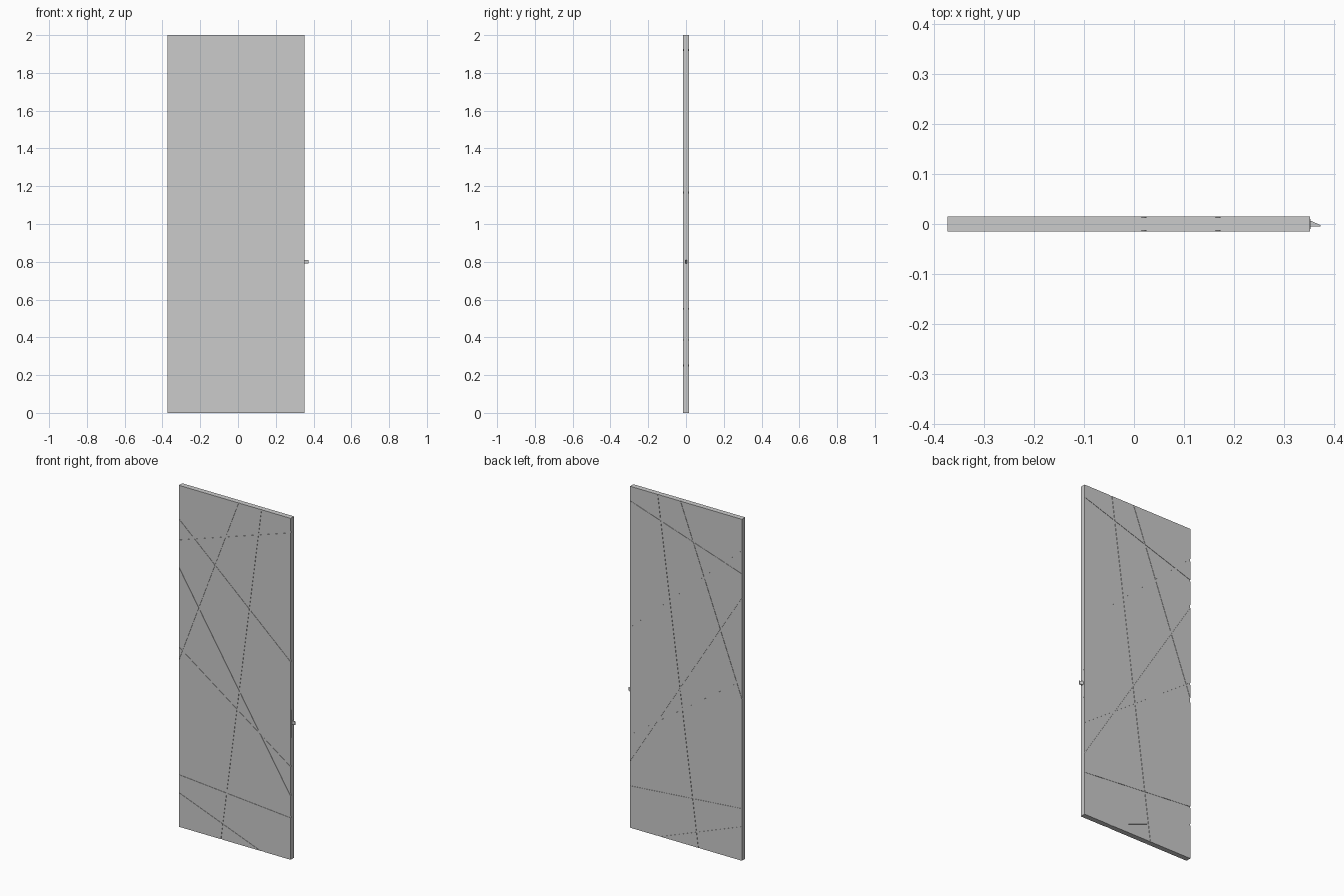
import bpy, bmesh, math
from mathutils import Vector, Matrix

if "Cube" in bpy.data.objects:
    bpy.data.objects.remove(bpy.data.objects["Cube"])

X0, X1, T = -0.373, 0.352, 0.0155      # panel left edge, right edge, half thickness
GROOVE_W, GROOVE_D = 0.01, 0.002

# groove centre lines on the face: (x, z) to (x, z)
LINES = [((0.02, 2.0), (-0.373, 0.96)), ((0.168, 2.0), (-0.095, 0.0)),
         ((-0.373, 1.685), (0.352, 1.92)), ((-0.373, 1.81), (0.352, 1.165)),
         ((-0.373, 1.53), (0.352, 0.38)), ((-0.373, 1.06), (0.352, 0.55)),
         ((-0.373, 0.31), (0.352, 0.25)), ((-0.373, 0.205), (0.17, 0.0))]


def make_object(name, bm):
    bmesh.ops.recalc_face_normals(bm, faces=bm.faces)
    me = bpy.data.meshes.new(name)
    bm.to_mesh(me)
    bm.free()
    ob = bpy.data.objects.new(name, me)
    bpy.context.collection.objects.link(ob)
    return ob


def add_box(bm, centre, size, rot=Matrix()):
    m = Matrix.Translation(centre) @ rot @ Matrix.Diagonal((*size, 1))
    bmesh.ops.create_cube(bm, size=1, matrix=m)


def prism(name, pts, offset):
    bm = bmesh.new()
    face = bm.faces.new([bm.verts.new(p) for p in pts])
    ext = bmesh.ops.extrude_face_region(bm, geom=[face], use_keep_orig=True)
    moved = [v for v in ext['geom'] if isinstance(v, bmesh.types.BMVert)]
    bmesh.ops.translate(bm, verts=moved, vec=offset)
    return make_object(name, bm)


# door panel
bm = bmesh.new()
add_box(bm, ((X0 + X1) / 2, 0, 1), (X1 - X0, 2 * T, 2))
panel = make_object("door_panel", bm)

# crossing grooves cut into both faces
bm = bmesh.new()
for (xa, za), (xb, zb) in LINES:
    length = math.hypot(xb - xa, zb - za) + 0.1
    rot = Matrix.Rotation(-math.atan2(zb - za, xb - xa), 4, 'Y')
    for side in (-1, 1):
        add_box(bm, ((xa + xb) / 2, side * (T + 0.01), (za + zb) / 2),
                (length, 0.02 + 2 * GROOVE_D, GROOVE_W), rot)
cutter = make_object("groove_cutter", bm)
cutter.hide_render = True
mod = panel.modifiers.new("grooves", 'BOOLEAN')
mod.operation, mod.object, mod.solver, mod.use_self = 'DIFFERENCE', cutter, 'EXACT', True
bpy.context.view_layer.objects.active = panel
bpy.ops.object.modifier_apply(modifier=mod.name)
bpy.data.objects.remove(cutter)

# round-ended lock plate on the right edge
r, zlo, zhi = 0.010, 0.705, 0.885
pts = []
for i in range(18):
    a = math.pi * (i % 9) / 8 + (math.pi if i >= 9 else 0)
    zc = zhi - r if i < 9 else zlo + r
    pts.append((X1 - 0.001, r * math.cos(a), zc + r * math.sin(a)))
prism("lock_plate", pts, (0.002, 0, 0))

# slanted latch bolt
prism("latch_bolt", [(X1, 0.006, 0.79), (X1 + 0.003, 0.006, 0.79), (0.373, -0.002, 0.79),
                     (0.373, -0.005, 0.79), (X1, -0.005, 0.79)], (0, 0, 0.02))
